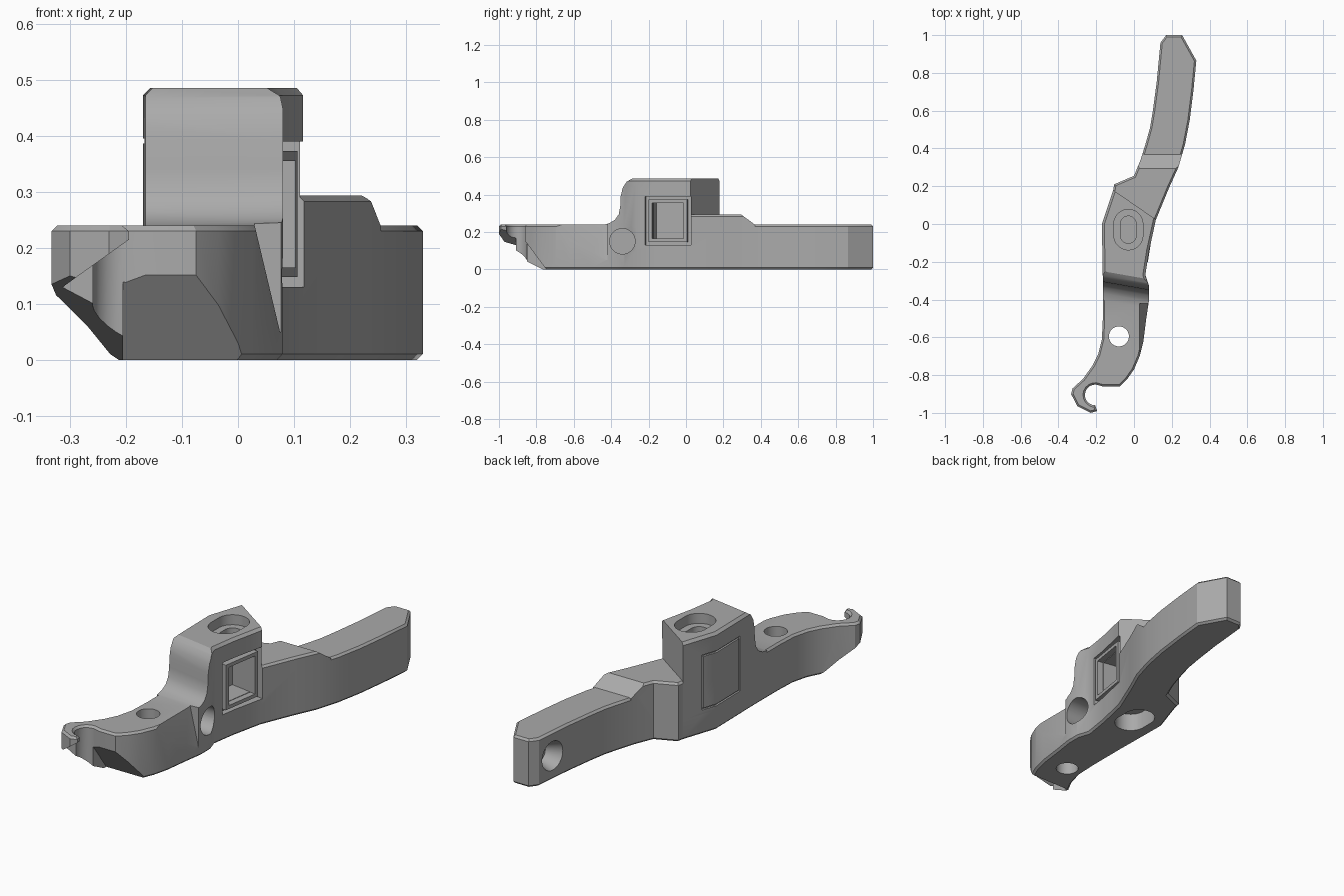
import bpy
import bmesh
from math import sin, cos, pi, radians
from mathutils import Matrix, Vector

default_cube = bpy.data.objects.get("Cube")
if default_cube:
    bpy.data.objects.remove(default_cube, do_unlink=True)

# Single plain grey finish
grey = bpy.data.materials.new("plain_grey")
grey.use_nodes = True
grey_value = (0.4, 0.4, 0.4, 1)
grey.diffuse_color = grey_value
grey.node_tree.nodes["Principled BSDF"].inputs["Base Color"].default_value = grey_value


def finish_mesh(name, bm):
    """Turn a bmesh into a named grey object."""
    bmesh.ops.recalc_face_normals(bm, faces=bm.faces[:])
    mesh = bpy.data.meshes.new(name)
    bm.to_mesh(mesh)
    bm.free()
    mesh.materials.append(grey)
    obj = bpy.data.objects.new(name, mesh)
    bpy.context.collection.objects.link(obj)
    return obj


def prism(name, points, low, high, axis="z", chamfer=0):
    """Extrude a flat profile along one axis, optionally chamfering both rims."""
    place = {
        "x": lambda a, b, c: (c, a, b),
        "y": lambda a, b, c: (a, c, b),
        "z": lambda a, b, c: (a, b, c),
    }[axis]
    bm = bmesh.new()
    bottom = [bm.verts.new(place(a, b, low)) for a, b in points]
    top = [bm.verts.new(place(a, b, high)) for a, b in points]
    caps = [bm.faces.new(bottom), bm.faces.new(top)]
    for i in range(len(points)):
        j = (i + 1) % len(points)
        bm.faces.new((bottom[i], bottom[j], top[j], top[i]))
    bmesh.ops.recalc_face_normals(bm, faces=bm.faces[:])
    if chamfer:
        rims = list({edge for cap in caps for edge in cap.edges})
        bmesh.ops.bevel(bm, geom=rims, offset=chamfer, segments=1,
                        affect="EDGES", profile=0.5)
    return finish_mesh(name, bm)


def drill(name, centre, start_radius, end_radius, length, axis="z"):
    """Round or tapered cutter centred on a point."""
    turn = Matrix.Rotation(pi / 2, 4, "Y") if axis == "x" else Matrix()
    bm = bmesh.new()
    bmesh.ops.create_cone(bm, cap_ends=True, segments=40, radius1=start_radius,
                          radius2=end_radius, depth=length,
                          matrix=Matrix.Translation(centre) @ turn)
    return finish_mesh(name, bm)


def box(name, centre, size, angle=0):
    """Box turned about the vertical."""
    bm = bmesh.new()
    bmesh.ops.create_cube(bm, size=1, matrix=Matrix.Translation(centre)
                          @ Matrix.Rotation(angle, 4, "Z")
                          @ Matrix.Diagonal(Vector((*size, 1))))
    return finish_mesh(name, bm)


def combine(target, tool, operation="DIFFERENCE"):
    """Apply a boolean and discard the tool."""
    tool.hide_render = True
    modifier = target.modifiers.new("combine", "BOOLEAN")
    modifier.operation = operation
    modifier.solver = "EXACT"
    modifier.object = tool
    bpy.context.view_layer.objects.active = target
    bpy.ops.object.modifier_apply(modifier=modifier.name)
    bpy.data.objects.remove(tool, do_unlink=True)


def slot(radius, straight, centre):
    """Rounded slot outline, long along y."""
    points = []
    for i in range(32):
        angle = 2 * pi * (i + 0.5) / 32
        shift = straight if sin(angle) > 0 else -straight
        points.append((centre[0] + radius * cos(angle),
                       centre[1] + radius * sin(angle) + shift))
    return points


# Plan outline of the lever: outer side, hook mouth, inner side
outer_side = [
    (.17, 1), (.255, 1), (.33, .865), (.315, .71), (.295, .55), (.27, .42),
    (.235, .3), (.185, .19), (.115, .02), (.1, -.05), (.08, -.14), (.06, -.27),
    (.08, -.33), (.08, -.4), (.065, -.5), (.05, -.62), (.03, -.7), (0, -.77),
    (-.035, -.82), (-.075, -.86), (-.165, -.86)]
hook_mouth = [(-.205 + .055 * cos(a), -.905 + .055 * sin(a))
              for a in [radians(85 + 18.5 * i) for i in range(11)]]
inner_side = [
    (-.195, -.99), (-.23, -1), (-.3, -.965), (-.333, -.9), (-.325, -.87),
    (-.27, -.82), (-.22, -.75), (-.19, -.69), (-.17, -.61), (-.165, -.5),
    (-.165, -.3), (-.17, 0), (-.11, .18), (-.105, .21), (0, .255), (.035, .34),
    (.06, .42), (.085, .51), (.1, .6), (.12, .75), (.14, .96)]
outline = outer_side + hook_mouth + inner_side

lever = prism("lever_body", outline, 0, .24, chamfer=.01)

# Raised shelf behind the tower, ramping down to the lever
shelf = prism("shelf", outline, .05, .293, chamfer=.01)
ramp_profile = [(0, .1), (0, .4), (.295, .4), (.295, .293), (.37, .238), (.37, .1)]
combine(shelf, prism("shelf_limit", ramp_profile, -1, 1, "x"), "INTERSECT")

# Tower with a curved front and a slanted back
tower = prism("tower", outline, .05, .485, chamfer=.013)
front_curve = [(-.42, .1), (-.42, .24), (-.385, .247), (-.355, .265),
               (-.335, .295), (-.327, .34), (-.325, .39), (-.315, .435),
               (-.295, .468), (-.27, .485), (-.25, .6), (.5, .6), (.5, .1)]
front_limit = prism("tower_front_limit", front_curve, -1, 1, "x")
front_limit.rotation_euler.z = radians(-10)
front_limit.location.y = -.005
combine(tower, front_limit, "INTERSECT")
back_area = [(-.4, .38), (.4, -.172), (1, 0), (1, 2), (-1, 2)]
combine(tower, prism("tower_back_cut", back_area, -1, 1))

combine(lever, shelf, "UNION")
combine(lever, tower, "UNION")

# Sloping underside of the hook
bm = bmesh.new()
bmesh.ops.create_cube(bm, size=1, matrix=Matrix.Translation((0, 0, -.5)))
hook_slope = finish_mesh("hook_slope_cut", bm)
slope_normal = Vector((.53, .5, 1)).normalized()
hook_slope.rotation_euler = slope_normal.to_track_quat("Z", "Y").to_euler()
hook_slope.location = (-.22, -.75, 0)
combine(lever, hook_slope)

# Hook thins toward its tip
tip_profile = [(-.32, -.1), (-.32, .125), (-.19, .218), (-.16, .218), (-.16, -.1)]
combine(lever, prism("hook_tip_cut", tip_profile, -1.1, -.91, "y"))

# Undercut nose beside the hook
nose_profile = [(-.74, -.01), (-.87, .165), (-.95, .165), (-.95, -.01)]
combine(lever, prism("nose_cut", nose_profile, -.205, .2, "x"))

# Leaning flank in front of the side hole
flank_profile = [(.025, .26), (.2, .26), (.2, .05), (.075, .05)]
combine(lever, prism("flank_cut", flank_profile, -.72, -.42, "y"))

# Round holes: pivot, side bore and countersunk end bore
combine(lever, drill("pivot_cut", (-.08, -.595, .1), .053, .053, .6))
combine(lever, drill("side_bore_cut", (.08, -.34, .15), .068, .068, .24, "x"))
combine(lever, drill("end_bore_cut", (.155, .87, .12), .08, .045, .09, "x"))

# Stepped slot on the tower and plain slot underneath
slot_centre = (-.03, -.03)
combine(lever, prism("slot_cut", slot(.077, .03, slot_centre), .435, .6))
combine(lever, prism("slot_step_cut", slot(.042, .03, slot_centre), .385, .6))
combine(lever, prism("under_slot_cut", slot(.077, .03, slot_centre), -.1, .09))

# Square pocket with a separate frame on the outer face
face_angle = radians(-9)
face_centre = (.087, -.095, .26)
combine(lever, box("recess_cut", face_centre, (.06, .25, .26), face_angle))
combine(lever, box("pocket_cut", face_centre, (.28, .17, .19), face_angle))
frame = box("pocket_frame", face_centre, (.03, .21, .225), face_angle)
combine(frame, box("frame_opening", face_centre, (.2, .17, .19), face_angle))
frame.location.x = -.012

# Fine groove framing a panel on the inner face
panel = [(-.3, -.19), (-.158, -.19), (-.16, 0), (-.133, .08), (-.3, .08)]
panel_core = [(-.4, -.181), (-.1, -.181), (-.1, .071), (-.4, .071)]
groove = prism("groove_cut", panel, .12, .395)
combine(groove, prism("groove_core", panel_core, .129, .386))
combine(lever, groove)

# Smooth the curved walls, keep chamfers crisp
for part in (lever, frame):
    bpy.ops.object.select_all(action="DESELECT")
    part.select_set(True)
    bpy.context.view_layer.objects.active = part
    bpy.ops.object.shade_smooth_by_angle(angle=radians(28))
